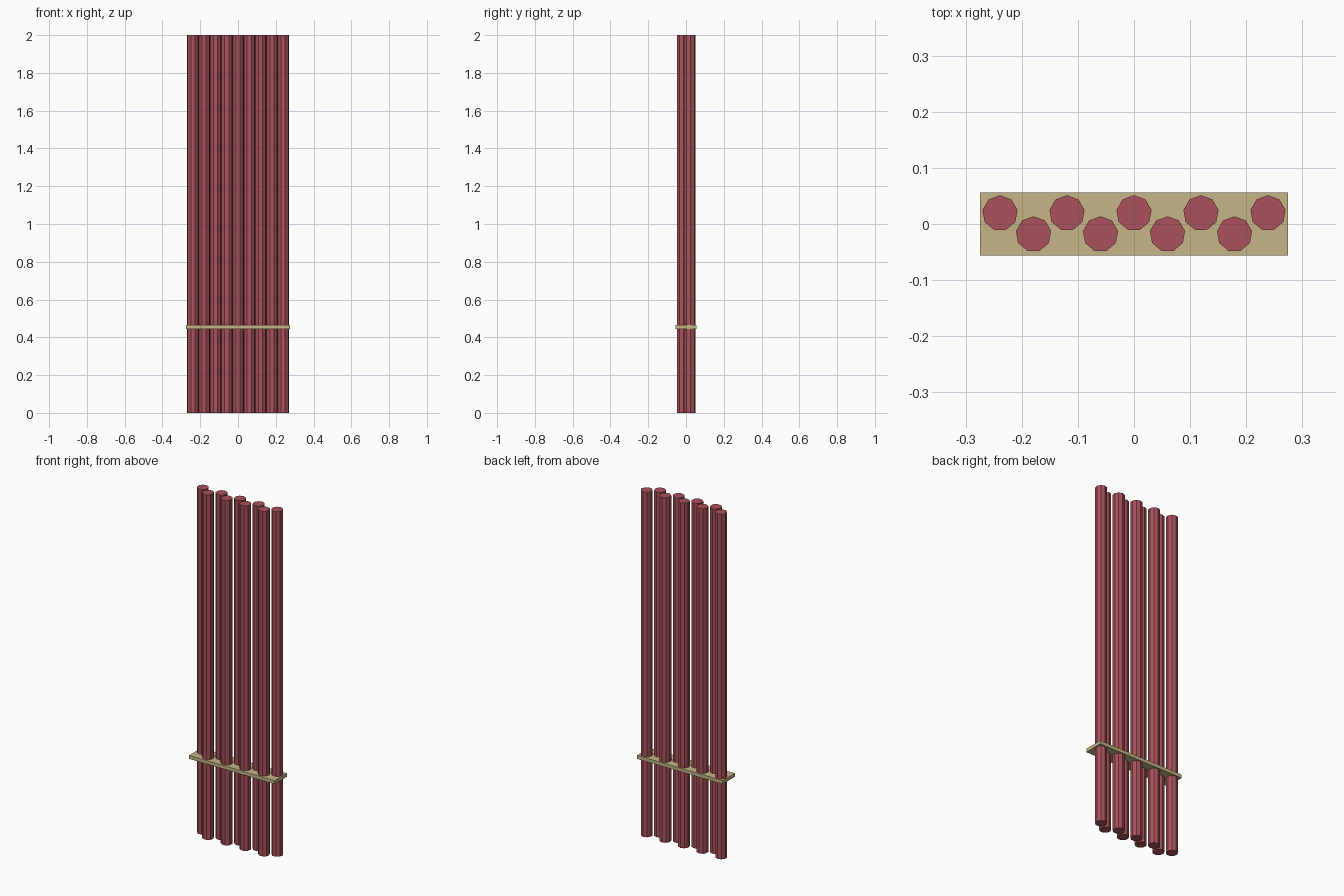
import bpy, math

if "Cube" in bpy.data.objects:
    bpy.data.objects.remove(bpy.data.objects["Cube"])

def material(name, rgb):
    m = bpy.data.materials.new(name)
    m.diffuse_color = (*rgb, 1)
    m.use_nodes = True
    m.node_tree.nodes["Principled BSDF"].inputs["Base Color"].default_value = m.diffuse_color
    return m

red = material("dull red", (0.40, 0.085, 0.105))
tan = material("tan", (0.56, 0.46, 0.24))

# Nine faceted tubes in two staggered rows
for i in range(9):
    x = (i - 4) * 0.0597
    y = 0.0195 if i % 2 == 0 else -0.018
    bpy.ops.mesh.primitive_cylinder_add(vertices=9, radius=0.0317, depth=2, location=(x, y, 1))
    tube = bpy.context.object
    tube.name = f"tube_{i + 1}"
    tube.data.materials.append(red)

# Flat spacer plate holding the tubes
bpy.ops.mesh.primitive_cube_add(size=1, location=(0, 0, 0.455))
plate = bpy.context.object
plate.name = "spacer_plate"
plate.scale = (0.549, 0.113, 0.02)
plate.data.materials.append(tan)
